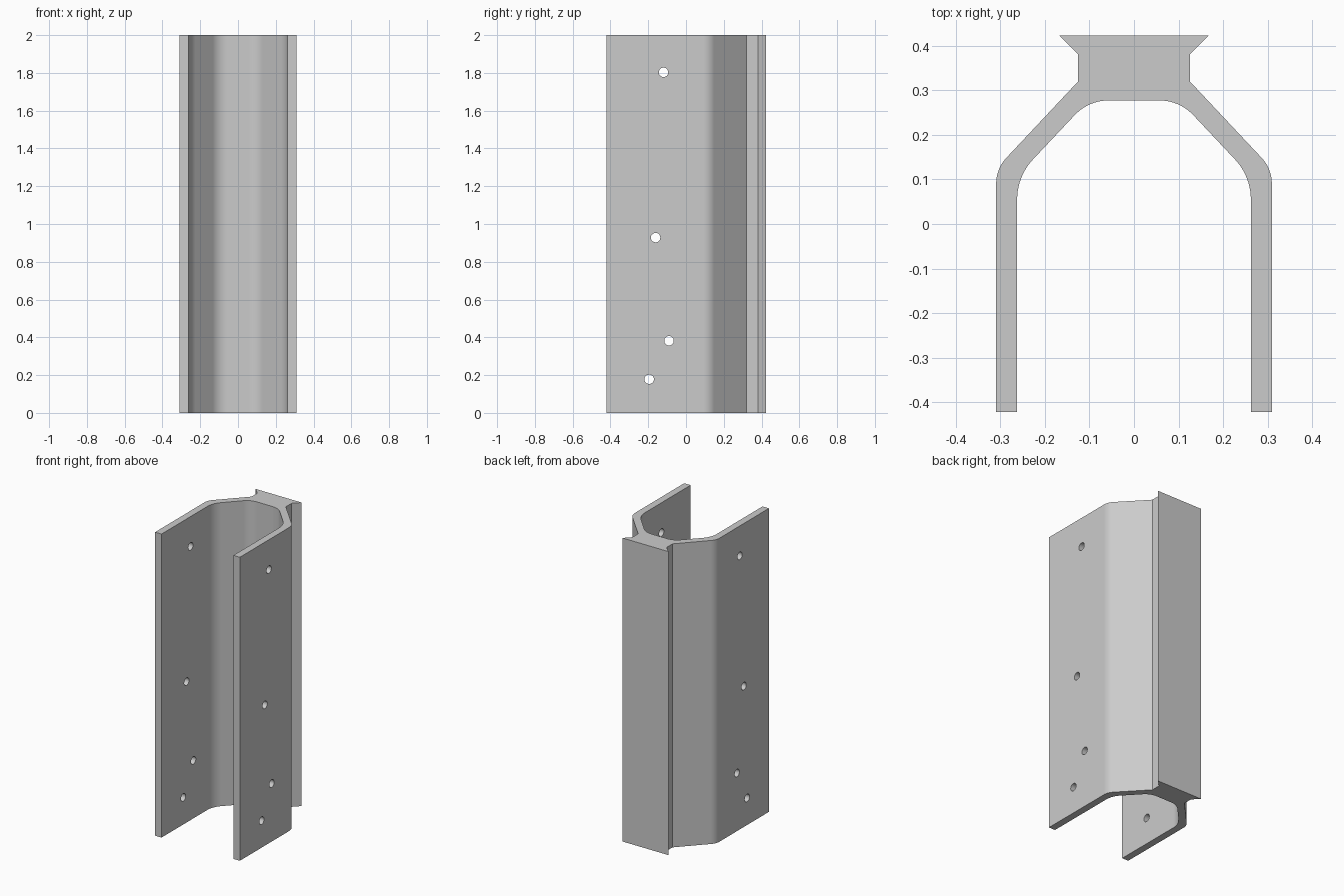
import bpy, bmesh, math
from mathutils import Vector, Matrix

cube = bpy.data.objects.get("Cube")
if cube:
    bpy.data.objects.remove(cube, do_unlink=True)

HEIGHT = 2.0


def fillet(prev, corner, nxt, cut, steps=10):
    """Round a profile corner with an arc starting `cut` away from it."""
    p, c, n = Vector(prev), Vector(corner), Vector(nxt)
    d1, d2 = (p - c).normalized(), (n - c).normalized()
    half = d1.angle(d2) / 2
    radius = cut * math.tan(half)
    centre = c + (d1 + d2).normalized() * (cut / math.cos(half))
    a, b = c + d1 * cut - centre, c + d2 * cut - centre
    sweep = a.angle(b)
    arc = []
    for i in range(steps + 1):
        t = i / steps
        v = a * math.sin((1 - t) * sweep) + b * math.sin(t * sweep)
        arc.append(centre + v.normalized() * radius)
    return arc


def new_object(name, bm):
    mesh = bpy.data.meshes.new(name)
    bm.to_mesh(mesh)
    bm.free()
    obj = bpy.data.objects.new(name, mesh)
    bpy.context.collection.objects.link(obj)
    return obj


# Half profile: (x, y, corner rounding), from the inner middle to the rear rail
half = [
    (0.0, 0.277, 0), (0.102, 0.277, 0.045), (0.262, 0.107, 0.052),
    (0.262, -0.422, 0), (0.309, -0.422, 0), (0.309, 0.124, 0.033),
    (0.125, 0.32, 0), (0.125, 0.38, 0), (0.168, 0.423, 0),
]
right = []
for i, (x, y, cut) in enumerate(half):
    if cut:
        right += fillet(half[i - 1][:2], (x, y), half[i + 1][:2], cut)
    else:
        right.append(Vector((x, y)))
outline = right + [Vector((-p.x, p.y)) for p in reversed(right[1:])]

# Extruded channel
bm = bmesh.new()
face = bm.faces.new([bm.verts.new((p.x, p.y, 0)) for p in outline])
ext = bmesh.ops.extrude_face_region(bm, geom=[face], use_keep_orig=True)
top = [g for g in ext["geom"] if isinstance(g, bmesh.types.BMVert)]
bmesh.ops.translate(bm, verts=top, vec=(0, 0, HEIGHT))
bmesh.ops.recalc_face_normals(bm, faces=bm.faces)
channel = new_object("channel_bracket", bm)

# Screw holes through both side walls
holes = [(-0.119, 1.803), (-0.161, 0.928), (-0.09, 0.382), (-0.195, 0.178)]
bm = bmesh.new()
for y, z in holes:
    place = Matrix.Translation((0, y, z)) @ Matrix.Rotation(math.pi / 2, 4, 'Y')
    bmesh.ops.create_cone(bm, cap_ends=True, segments=32, radius1=0.025,
                          radius2=0.025, depth=1.0, matrix=place)
cutter = new_object("hole_cutter", bm)
cutter.hide_render = True

mod = channel.modifiers.new("screw_holes", 'BOOLEAN')
mod.operation = 'DIFFERENCE'
mod.solver = 'EXACT'
mod.object = cutter
bpy.ops.object.select_all(action='DESELECT')
channel.select_set(True)
bpy.context.view_layer.objects.active = channel
bpy.ops.object.modifier_apply(modifier=mod.name)
bpy.data.objects.remove(cutter, do_unlink=True)

# Plain grey finish
grey = bpy.data.materials.new("plain_grey")
grey.use_nodes = True
colour = (0.6, 0.6, 0.6, 1)
grey.diffuse_color = colour
grey.node_tree.nodes["Principled BSDF"].inputs["Base Color"].default_value = colour
channel.data.materials.clear()
channel.data.materials.append(grey)

# Smooth rounded bends, crisp edges, flat walls
bpy.ops.object.shade_smooth_by_angle(angle=math.radians(30))
weighted = channel.modifiers.new("flat_walls", 'WEIGHTED_NORMAL')
weighted.keep_sharp = True
